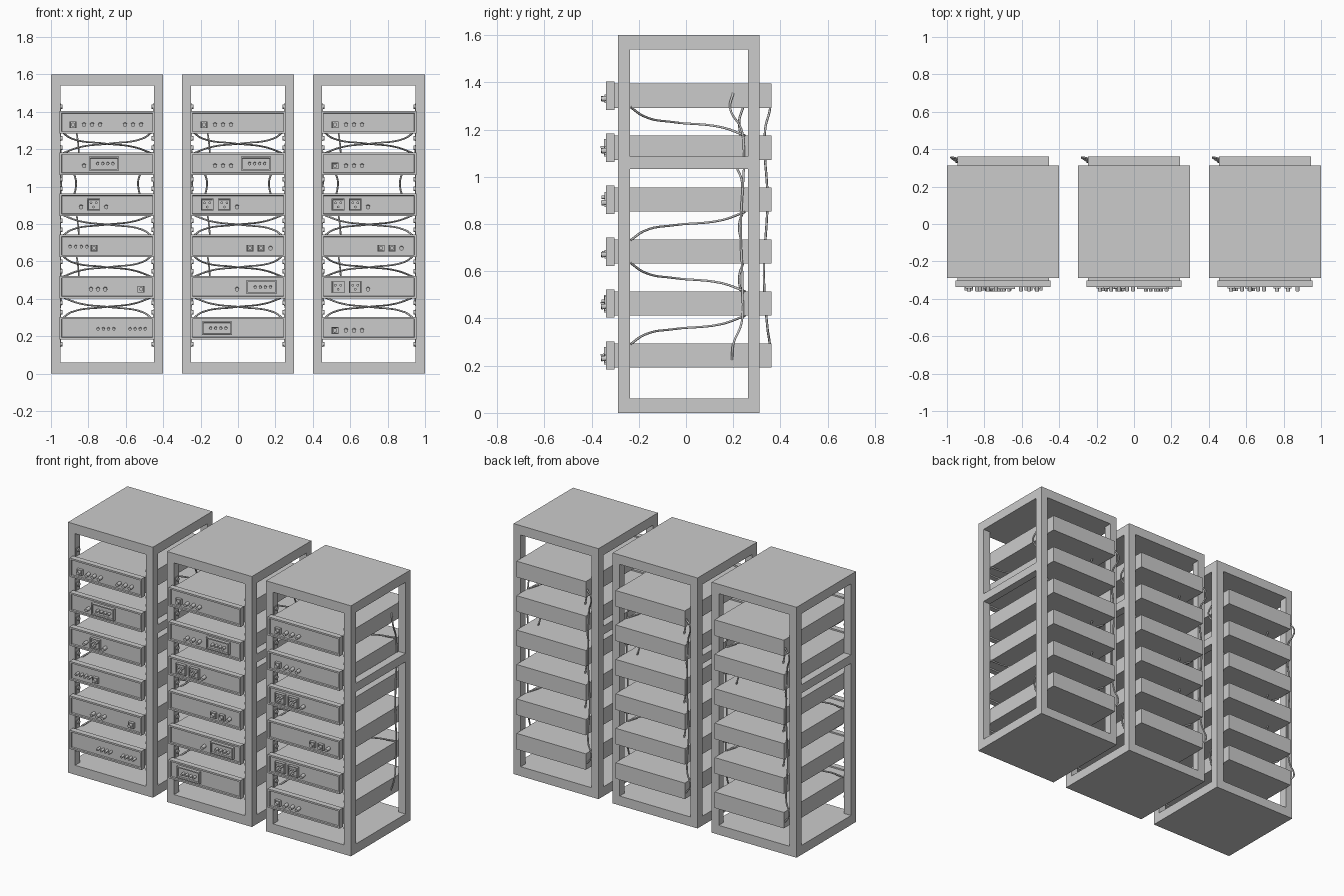
import bpy, bmesh, math
from mathutils import Matrix

if "Cube" in bpy.data.objects:
    bpy.data.objects.remove(bpy.data.objects["Cube"])

UNIT_Z = [1.343 - 0.22 * i for i in range(6)]


def box(bm, x0, x1, y0, y1, z0, z1, rim=0, sink=0):
    """Box from its limits; rim and sink cut a recess in the front face."""
    m = (Matrix.Translation(((x0 + x1) / 2, (y0 + y1) / 2, (z0 + z1) / 2))
         @ Matrix.Diagonal((x1 - x0, y1 - y0, z1 - z0, 1)))
    verts = bmesh.ops.create_cube(bm, size=1, matrix=m)["verts"]
    if rim:
        faces = {f for v in verts for f in v.link_faces}
        front = min(faces, key=lambda f: f.calc_center_median().y)
        front.normal_update()
        bmesh.ops.inset_region(bm, faces=[front], thickness=rim)
        bmesh.ops.inset_region(bm, faces=[front], thickness=0.002)
        bmesh.ops.translate(bm, verts=front.verts[:], vec=(0, sink, 0))


def cyl(bm, centre, r, depth, axis, tilt=0, sides=12):
    rot = Matrix.Rotation(math.pi / 2, 4, "X" if axis == "Y" else "Y")
    m = Matrix.Translation(centre) @ Matrix.Rotation(tilt, 4, "X") @ rot
    bmesh.ops.create_cone(bm, cap_ends=True, segments=sides, radius1=r,
                          radius2=r, depth=depth, matrix=m)


def finish(bm, name, x):
    bmesh.ops.recalc_face_normals(bm, faces=bm.faces[:])
    me = bpy.data.meshes.new(name)
    bm.to_mesh(me)
    bm.free()
    ob = bpy.data.objects.new(name, me)
    ob.location.x = x
    bpy.context.collection.objects.link(ob)


def cables(name, paths, x):
    cu = bpy.data.curves.new(name, "CURVE")
    cu.dimensions = "3D"
    cu.bevel_depth = 0.005
    cu.bevel_resolution = 1
    cu.resolution_u = 6
    cu.use_fill_caps = True
    for pts in paths:
        sp = cu.splines.new("BEZIER")
        sp.bezier_points.add(len(pts) - 1)
        for bp, p in zip(sp.bezier_points, pts):
            bp.co = p
            bp.handle_left_type = bp.handle_right_type = "AUTO"
    ob = bpy.data.objects.new(name, cu)
    ob.location.x = x
    bpy.context.collection.objects.link(ob)


# Open cabinet: posts, top and bottom slabs, side rails
def rack_frame(name, x):
    bm = bmesh.new()
    for s in (-1, 1):
        xa, xb = sorted((s * 0.25, s * 0.3))
        for y0 in (-0.288, 0.262):
            box(bm, xa, xb, y0, y0 + 0.05, 0.06, 1.54)
        box(bm, xa, xb, -0.238, 0.262, 1.032, 1.086)
    for z0 in (0, 1.54):
        box(bm, -0.3, 0.3, -0.288, 0.312, z0, z0 + 0.06)
    finish(bm, name, x)


# Mounting strips with bolts on the inner faces of the front posts
def brackets(name, x):
    bm = bmesh.new()
    for z in UNIT_Z:
        for s in (-1, 1):
            xa, xb = sorted((s * 0.246, s * 0.25))
            box(bm, xa, xb, -0.278, -0.248, z - 0.1, z + 0.1)
            for dz in (-0.085, 0.085):
                cyl(bm, (s * 0.244, -0.263, z + dz), 0.012, 0.012, "X")
    finish(bm, name, x)


# Controls: kind, first position, count, step
def controls(bm, z, layout):
    for kind, first, count, step in layout:
        for i in range(count):
            x = first + i * step
            if kind == "knob":
                cyl(bm, (x, -0.342, z - 0.012), 0.011, 0.034, "Y", 0.1)
            elif kind == "dot":
                cyl(bm, (x, -0.340, z - 0.004), 0.008, 0.032, "Y", 0.1)
            elif kind == "button":
                box(bm, x - 0.018, x + 0.018, -0.346, -0.326,
                    z - 0.03, z + 0.006, 0.004, 0.006)
                cyl(bm, (x, -0.345, z - 0.012), 0.011, 0.03, "Y")
            elif kind == "socket":
                box(bm, x - 0.034, x + 0.034, -0.346, -0.326,
                    z - 0.032, z + 0.032, 0.006, 0.008)
                for dx, dz in ((-0.014, 0.01), (0.014, 0.01), (0, -0.012)):
                    cyl(bm, (x + dx, -0.345, z + dz), 0.007, 0.024, "Y")
            elif kind == "display":
                box(bm, x - 0.08, x + 0.08, -0.348, -0.326,
                    z - 0.037, z + 0.037, 0.01, 0.01)
                for k in range(4):
                    cyl(bm, (x - 0.034 + k * 0.027, -0.346, z),
                        0.008, 0.03, "Y", 0.1)


A = [("button", -0.182, 1, 0), ("knob", -0.123, 3, 0.043)]
B = [("socket", -0.165, 2, 0.092), ("knob", -0.005, 1, 0)]
C = [("button", 0.064, 2, 0.059), ("knob", 0.174, 1, 0)]
LAYOUTS = {
    "left": [
        A + [("knob", 0.096, 3, 0.043)],
        [("knob", -0.123, 1, 0), ("display", -0.016, 1, 0)],
        [("knob", -0.139, 2, 0.134), ("socket", -0.072, 1, 0)],
        [("dot", -0.198, 4, 0.03), ("button", -0.07, 1, 0)],
        [("knob", -0.086, 3, 0.038), ("button", 0.182, 1, 0)],
        [("dot", -0.048, 4, 0.028), ("dot", 0.123, 4, 0.027)]],
    "middle": [
        A,
        [("knob", -0.123, 3, 0.043), ("display", 0.096, 1, 0)],
        B, C,
        [("knob", -0.005, 1, 0), ("display", 0.126, 1, 0)],
        [("display", -0.112, 1, 0)]],
    "right": [A, A, B, C, B, A],
}


# Sagging crossed cables in the gaps
def crossed_paths():
    sweep = [(-0.245, -0.235, 1.295), (-0.19, -0.18, 1.257),
             (-0.02, -0.05, 1.231), (0.15, 0.15, 1.21), (0.245, 0.25, 1.175)]
    paths = []
    for gap, flip in ((0, 1), (2, -1), (3, 1), (4, -1)):
        mid = 1.233 - 0.22 * gap
        for s in (-1, 1):
            paths.append([(s * px, py, mid + flip * (pz - 1.233))
                          for px, py, pz in sweep])
    return paths


# Bows in one gap, an inner spine, and long side cables with looped ends
def hanging_paths():
    bows = [[(s * 0.19, 0.2, 1.09), (s * 0.168, 0.215, 1.04),
             (s * 0.168, 0.235, 0.99), (s * 0.185, 0.238, 0.93)] for s in (-1, 1)]
    spine = [[(-0.165, 0.245, z + 0.07), (-0.155, 0.225, z), (-0.15, 0.235, z - 0.07)]
             for z in (1.233, 0.793, 0.573)]
    rear = [(-0.245, 0.35, 1.34), (-0.278, 0.357, 1.3), (-0.25, 0.335, 1.2),
            (-0.25, 0.345, 0.9), (-0.25, 0.33, 0.58), (-0.25, 0.345, 0.36),
            (-0.278, 0.355, 0.28), (-0.245, 0.35, 0.23)]
    side = [(0.245, 0.2, 1.355), (0.264, 0.187, 1.29), (0.25, 0.235, 1.2),
            (0.25, 0.245, 1.1), (0.25, 0.232, 0.793), (0.25, 0.24, 0.5),
            (0.25, 0.235, 0.38), (0.264, 0.2, 0.29), (0.245, 0.195, 0.225)]
    return bows + spine + [rear, side]


for name, x in (("left", -0.7), ("middle", 0), ("right", 0.7)):
    rack_frame(name + "_rack_frame", x)
    brackets(name + "_rack_brackets", x)
    for i, z in enumerate(UNIT_Z):
        # Chassis and recessed front panel
        bm = bmesh.new()
        box(bm, -0.245, 0.245, -0.302, 0.362, z - 0.051, z + 0.051)
        finish(bm, f"{name}_chassis_{i + 1}", x)
        bm = bmesh.new()
        box(bm, -0.254, 0.254, -0.338, -0.302, z - 0.06, z + 0.06, 0.015, 0.01)
        finish(bm, f"{name}_front_panel_{i + 1}", x)
        bm = bmesh.new()
        controls(bm, z, LAYOUTS[name][i])
        finish(bm, f"{name}_controls_{i + 1}", x)
    cables(name + "_crossed_cables", crossed_paths(), x)
    cables(name + "_hanging_cables", hanging_paths(), x)
